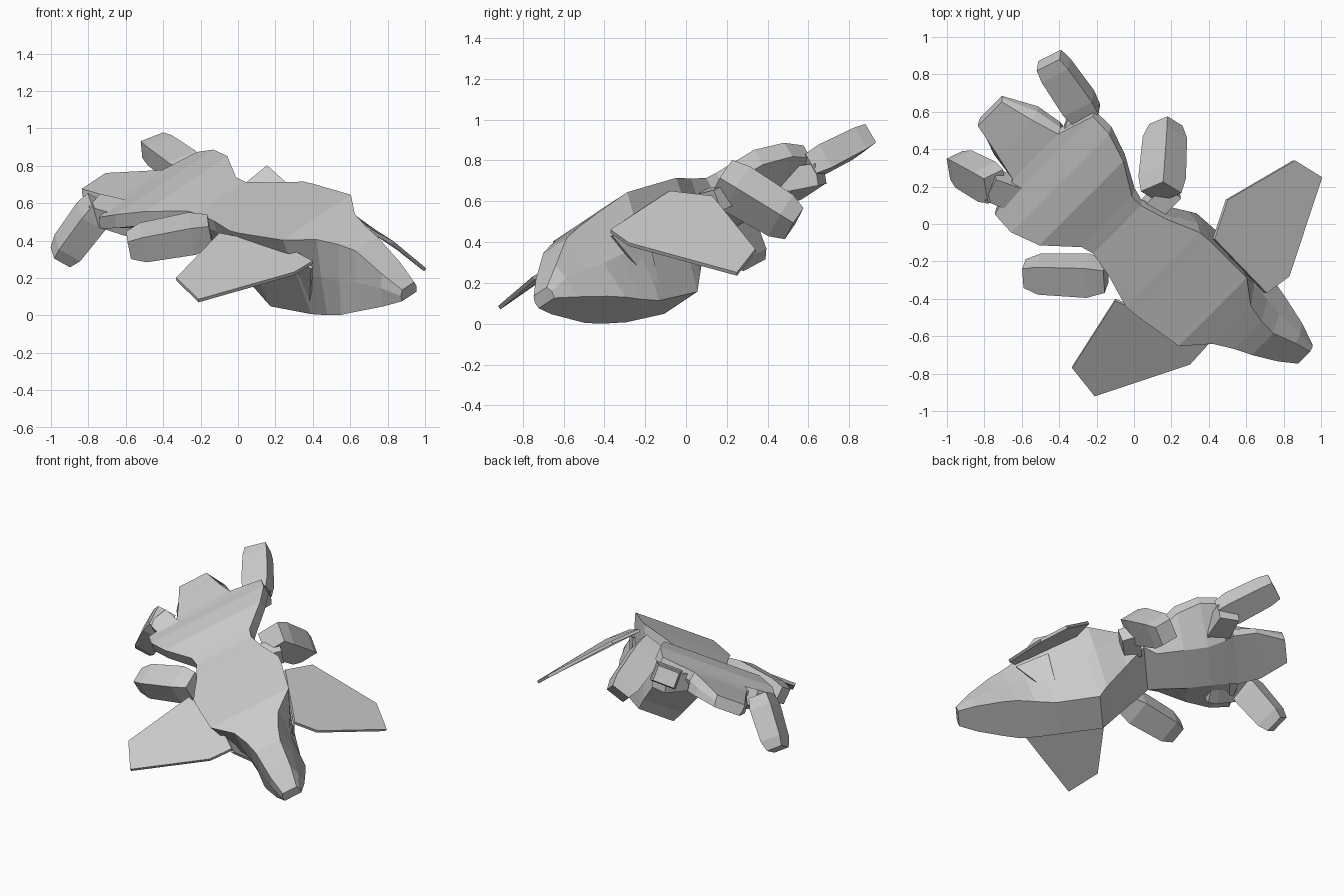
import bpy, bmesh
from math import radians
from mathutils import Vector, Matrix

if "Cube" in bpy.data.objects:
    bpy.data.objects.remove(bpy.data.objects["Cube"])

# Tilted craft frame: forward, sideways, up
FWD = Vector((.763, -.594, -.251)).normalized()
SIDE = Vector((.65, .63, .42))
SIDE = (SIDE - FWD * SIDE.dot(FWD)).normalized()
UP = FWD.cross(SIDE)
MID = .19  # sideways offset of the centre plane


def finish(name, bm):
    bmesh.ops.recalc_face_normals(bm, faces=bm.faces)
    mesh = bpy.data.meshes.new(name)
    bm.to_mesh(mesh)
    bm.free()
    obj = bpy.data.objects.new(name, mesh)
    bpy.context.collection.objects.link(obj)
    return obj


def loft(name, rings):
    bm = bmesh.new()
    loops = [[bm.verts.new(p) for p in ring] for ring in rings]
    n = len(loops[0])
    for a, b in zip(loops, loops[1:]):
        for i in range(n):
            j = (i + 1) % n
            bm.faces.new((a[i], a[j], b[j], b[i]))
    bm.faces.new(loops[0])
    bm.faces.new(loops[-1])
    return finish(name, bm)


def plate(name, points, thickness):
    pts = [Vector(p) for p in points]
    bm = bmesh.new()
    face = bm.faces.new([bm.verts.new(p) for p in pts])
    face.normal_update()
    n = face.normal if face.normal.z > 0 else -face.normal
    ext = bmesh.ops.extrude_face_region(bm, geom=[face])
    new = [e for e in ext["geom"] if isinstance(e, bmesh.types.BMVert)]
    bmesh.ops.translate(bm, verts=new, vec=-n * thickness)
    return finish(name, bm)


def leg(name, root, tip, width, height, root_scale=.75, tip_scale=.65, roll=0):
    root, tip = Vector(root), Vector(tip)
    axis = (tip - root).normalized()
    across = Matrix.Rotation(radians(roll), 3, axis) @ axis.cross(UP).normalized()
    lift = across.cross(axis)
    rings = []
    for f, k in ((0, root_scale), (.22, 1), (.82, .93), (1, tip_scale)):
        c = root.lerp(tip, f)
        rings.append([c + across * (width * k * a) + lift * (height * k * b)
                      for a, b in ((-1, -1), (1, -1), (1, 1), (-1, 1))])
    return loft(name, rings)


# Body stations: forward, top half width, top height, edge half width,
# edge height, belly half width, belly height
stations = [
    (-1.12, .10, .41, .10, .37, .09, .33),
    (-.94, .145, .45, .18, .40, .18, .345),
    (-.79, .19, .48, .20, .42, .19, .35),
    (-.73, .41, .50, .41, .43, .17, .345),
    (-.61, .41, .55, .415, .47, .15, .34),
    (-.457, .35, .584, .35, .50, .15, .36),
    (-.28, .21, .572, .22, .49, .14, .40),
    (-.21, .20, .57, .20, .51, .17, .46),
    (-.06, .24, .59, .22, .51, .155, .32),
    (.118, .31, .612, .26, .43, .14, .15),
    (.184, .31, .617, .24, .39, .127, .078),
    (.47, .285, .645, .20, .38, .125, .112),
    (.60, .16, .625, .155, .39, .14, .15),
    (.711, .115, .605, .135, .39, .15, .189),
    (.81, .09, .582, .115, .40, .135, .23),
    (.97, .075, .478, .095, .40, .10, .29),
    (1.08, .05, .40, .065, .37, .06, .335),
]
rings = []
for s, a, ha, b, hb, c, hc in stations:
    prof = ((a, ha), (b, hb), (c, hc), (-c, hc), (-b, hb), (-a, ha))
    rings.append([FWD * s + SIDE * (MID + t) + UP * h for t, h in prof])
loft("body", rings)

# Front wings, each posed differently
plate("left_wing", [(-.33, -.76, .185), (-.21, -.91, .07), (.30, -.74, .215),
                    (.40, -.63, .275), (.25, -.54, .355), (-.10, -.40, .425)], .02)
plate("right_wing", [(.70, -.37, .445), (.82, -.28, .38), (.995, .25, .235),
                     (.85, .34, .35), (.49, .13, .61), (.42, -.08, .635)], .02)

# Struts from the wing roots down to the belly rim
plate("left_wing_strut", [(.40, -.62, .26), (.25, -.53, .35), (.39, -.27, .03)], .015)
plate("right_wing_strut", [(.70, -.36, .43), (.56, -.20, .51), (.53, -.12, .14)], .015)

# Four short box legs
leg("left_middle_leg", (-.15, -.28, .455), (-.585, -.265, .375), .09, .082)
leg("right_middle_leg", (.145, .17, .71), (.17, .53, .49), .095, .085, .85, .7, -38)
leg("left_rear_leg", (-.74, .20, .59), (-.95, .315, .31), .09, .075, .85, .7)
leg("right_rear_leg", (-.25, .58, .76), (-.455, .875, .91), .09, .065, .85, .8)

# Hip blocks joining the legs to the body
leg("right_rear_hip", (-.32, .44, .70), (-.25, .66, .735), .075, .06, .9, .9)
leg("left_rear_hip", (-.52, .12, .50), (-.77, .21, .57), .08, .06, .9, .9)
leg("right_middle_hip", (.07, .06, .58), (.21, .19, .62), .06, .06, .9, .9)
